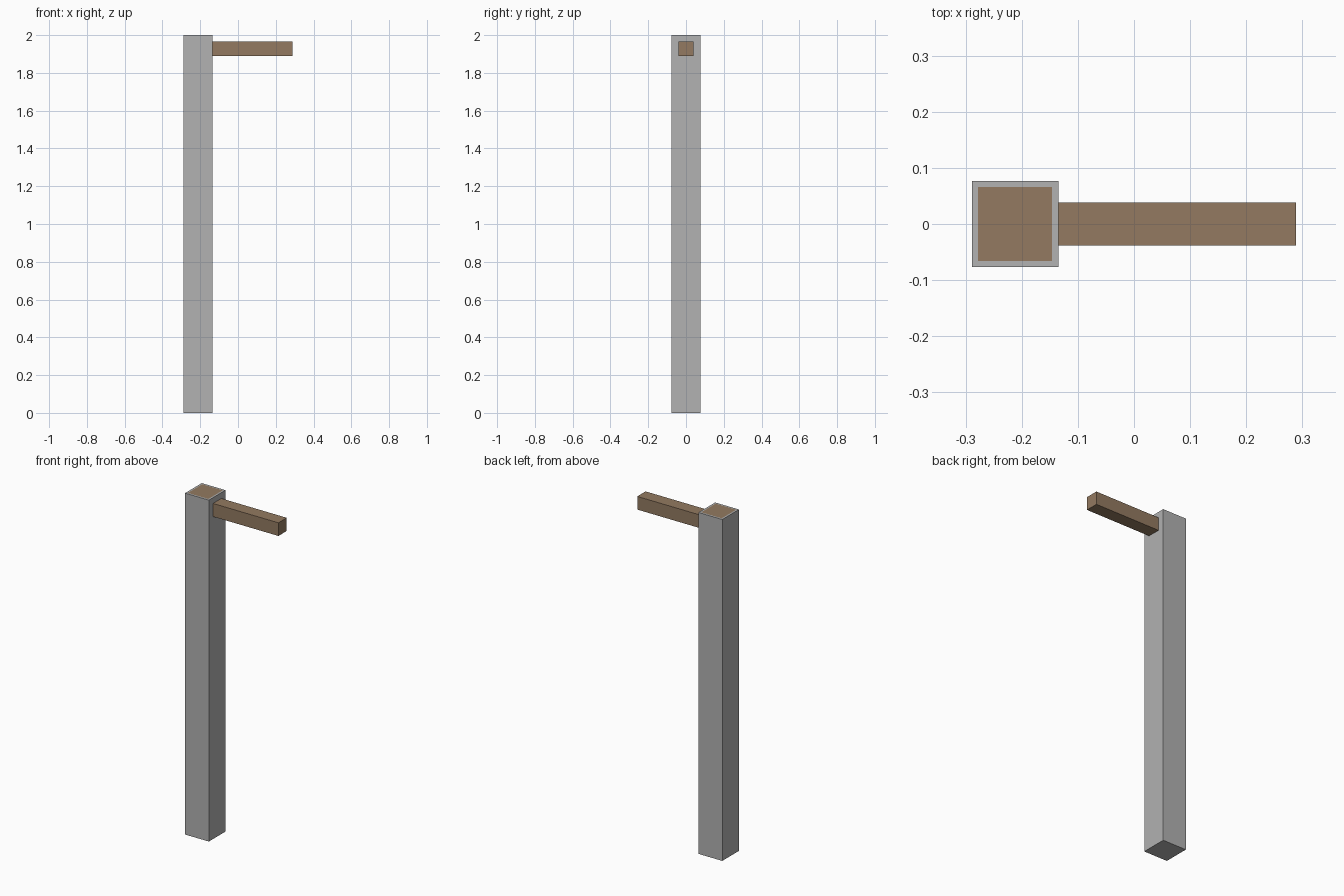
import bpy, bmesh

if "Cube" in bpy.data.objects:
    bpy.data.objects.remove(bpy.data.objects["Cube"])


def make_material(name, color):
    mat = bpy.data.materials.new(name)
    mat.diffuse_color = (*color, 1.0)
    mat.use_nodes = True
    mat.node_tree.nodes["Principled BSDF"].inputs["Base Color"].default_value = mat.diffuse_color
    return mat


def make_box(name, low, high, mats, inset_top=0.0):
    """Box between two corners; optional flush inset on top in the second material."""
    bm = bmesh.new()
    bmesh.ops.create_cube(bm, size=1.0)
    for v in bm.verts:
        for i in range(3):
            v.co[i] = high[i] if v.co[i] > 0 else low[i]
    bm.normal_update()
    if inset_top:
        top = max(bm.faces, key=lambda f: f.normal.z)
        bmesh.ops.inset_region(bm, faces=[top], thickness=inset_top)
        top.material_index = 1
    mesh = bpy.data.meshes.new(name)
    bm.to_mesh(mesh)
    bm.free()
    for mat in mats:
        mesh.materials.append(mat)
    obj = bpy.data.objects.new(name, mesh)
    bpy.context.collection.objects.link(obj)
    return obj


grey = make_material("stone grey", (0.445, 0.445, 0.445))
brown = make_material("wood brown", (0.292, 0.195, 0.119))

# Upright post with a wooden core showing in its top
make_box("post", (-0.289, -0.077, 0.0), (-0.135, 0.077, 2.0), [grey, brown], 0.0154)

# Horizontal arm butting against the post
make_box("arm", (-0.135, -0.0385, 1.889), (0.289, 0.0385, 1.966), [brown])
